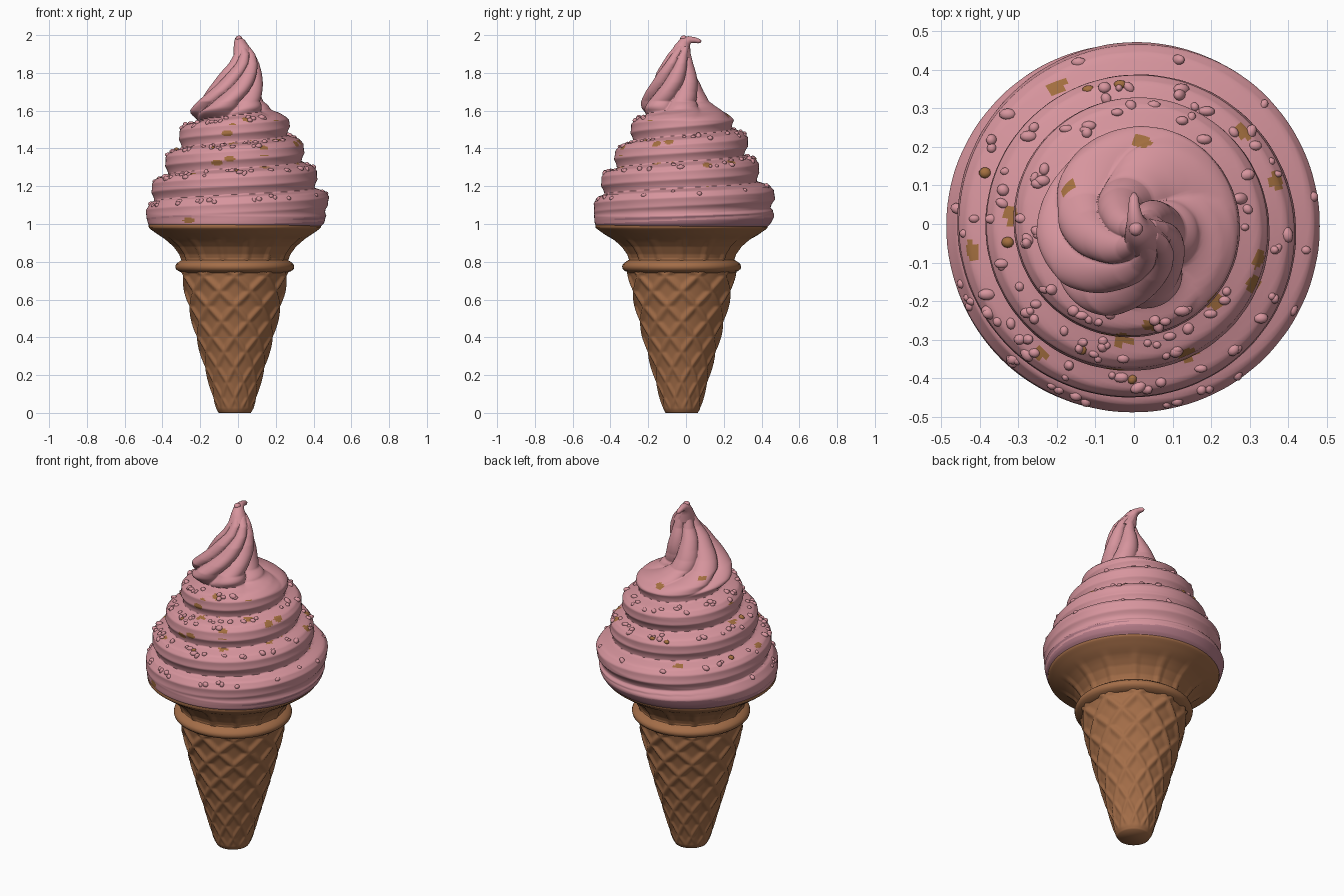
import bpy, bmesh, math, random
from math import sin, cos, pi
from mathutils import Vector, Matrix

random.seed(4)
if "Cube" in bpy.data.objects:
    bpy.data.objects.remove(bpy.data.objects["Cube"], do_unlink=True)


def material(name, rgb):
    m = bpy.data.materials.new(name)
    m.use_nodes = True
    m.diffuse_color = (*rgb, 1)
    m.node_tree.nodes["Principled BSDF"].inputs["Base Color"].default_value = (*rgb, 1)
    return m


PINK = material("strawberry pink", (0.68, 0.30, 0.34))
MAUVE = material("dusky mauve", (0.48, 0.21, 0.26))
WAFFLE = material("waffle brown", (0.37, 0.155, 0.065))
CARAMEL = material("caramel brown", (0.37, 0.16, 0.05))


def lookup(table, z):
    """Interpolate the columns after the first one in a height table."""
    for a, b in zip(table, table[1:]):
        if z <= b[0]:
            t = max(0, (z - a[0]) / (b[0] - a[0]))
            return [p + (q - p) * t for p, q in zip(a[1:], b[1:])]
    return list(table[-1][1:])


def finish(name, bm, mats):
    mesh = bpy.data.meshes.new(name)
    bm.to_mesh(mesh)
    bm.free()
    for m in mats:
        mesh.materials.append(m)
    obj = bpy.data.objects.new(name, mesh)
    bpy.context.collection.objects.link(obj)
    bpy.ops.object.select_all(action="DESELECT")
    obj.select_set(True)
    bpy.context.view_layer.objects.active = obj
    bpy.ops.object.shade_smooth_by_angle(angle=math.radians(75))
    return obj


def loft(name, rows, sides, point, mats):
    """Skin closed rings from bottom to top and cap both ends."""
    bm = bmesh.new()
    rings = [[bm.verts.new(point(row, 2 * pi * j / sides)) for j in range(sides)] for row in rows]
    for low, high in zip(rings, rings[1:]):
        for j in range(sides):
            k = (j + 1) % sides
            bm.faces.new((low[j], low[k], high[k], high[j]))
    bm.faces.new(rings[0][::-1])
    bm.faces.new(rings[-1])
    return finish(name, bm, mats)


def heights(a, b, step):
    n = round((b - a) / step)
    return [a + (b - a) * i / n for i in range(n + 1)]


def smooth(a, b, x):
    t = min(1, max(0, (x - a) / (b - a)))
    return t * t * (3 - 2 * t)


# Waffle cone, collar and flared cup share one slightly offset axis
AXIS = (-0.017, -0.023)
CONE = [(0, .085), (.02, .097), (.2, .147), (.4, .203), (.6, .252), (.76, .285)]
COLLAR = [(.74, .275), (.752, .301), (.762, .312), (.775, .315), (.787, .311), (.797, .3), (.815, .272)]
CUP = [(.795, .278), (.84, .295), (.88, .324), (.92, .37), (.95, .415),
       (.972, .446), (.98, .455), (.995, .457), (1, .45)]


def around(r, a, z):
    return (AXIS[0] + r * cos(a), AXIS[1] + r * sin(a), z)


def cone_point(z, a):
    # Two families of soft crossing diagonal ridges
    ridge = max(1 - smooth(0, .75, abs(sin(5 * (a + s * 3.9 * z)))) for s in (-1, 1))
    fade = smooth(.01, .06, z) * (0.5 + z)
    return around(lookup(CONE, z)[0] + (0.012 * ridge - 0.005) * fade, a, z)


def cup_point(z, a):
    # Shallow recessed panels between narrow ribs
    panel = smooth(.2, .5, abs(sin(7 * a)))
    band = smooth(.8, .82, z) * (1 - smooth(.9, .945, z))
    return around(lookup(CUP, z)[0] - 0.009 * panel * band, a, z)


loft("waffle_cone", heights(0, .76, .007), 160, cone_point, [WAFFLE])
loft("cone_collar", [c[0] for c in COLLAR], 96,
     lambda z, a: around(lookup(COLLAR, z)[0], a, z), [WAFFLE])
loft("cone_cup", heights(.795, 1, .005), 168, cup_point, [WAFFLE])

# Cream envelope: height, radius, centre x, centre y
CREAM = [(.975, .44, -.015, -.02), (1, .464, -.012, -.018), (1.05, .485, -.005, -.008),
         (1.14, .484, 0, -.005), (1.2, .452, 0, -.01), (1.28, .408, 0, -.014),
         (1.36, .372, 0, -.01), (1.45, .322, 0, 0), (1.55, .268, 0, 0),
         (1.6, .225, -.03, -.025), (1.65, .18, -.04, -.058),
         (1.7, .155, -.02, -.06), (1.75, .132, 0, -.055), (1.8, .11, .016, -.052),
         (1.85, .083, .032, -.045), (1.9, .06, .035, -.035), (1.94, .042, .02, -.02)]
BASE, PITCH = 1.05, 0.14


def cream_point(z, a):
    phase = ((z - BASE) / PITCH - a / (2 * pi)) % 1
    top = smooth(1.54, 1.64, z)
    # Upright coil walls with a ledge above each one, climbing anticlockwise
    ledge = min(phase / .85, (1 - phase) / .15) - 0.5
    coils = smooth(1, 1.1, z) * (1 - top)
    r = lookup(CREAM, z - 0.55 * PITCH * ledge * coils)[0]
    cx, cy = lookup(CREAM, z)[1:]
    coil = 0.032 * (1 - abs(sin(pi * phase ** 1.2)) ** 0.75) + 0.005 * abs(sin(3 * pi * phase))
    # Twisted flutes in the peak
    turn = a - 5 * math.sqrt(max(0, z - 1.5))
    flute = 0.24 * r * (1 - abs(sin(3 * turn)) ** 0.7)
    r -= coil * coils + flute * top
    return Vector((cx + r * cos(a), cy + r * sin(a), z))


cream = loft("swirled_cream", heights(.975, 1.94, .005), 192, cream_point, [PINK, CARAMEL, MAUVE])

# Caramel flecks along the ledges and on the front walls, dusky underside of the overhang
LEDGE_FLECKS = [(-.2, .355), (.02, .215), (-.17, .09), (-.32, .02), (-.42, -.07), (-.24, -.335),
                (.05, -.26), (-.03, -.3), (.14, -.34), (.21, -.2), (.32, -.09), (.31, -.155),
                (.28, .24), (.37, .11)]
WALL_FLECKS = [(-.11, 1.325), (-.045, 1.345), (-.055, 1.48), (-.26, 1.02)]


def is_fleck(p, normal):
    if p.z < 1.64 and normal.z > 0.25:
        for x, y in LEDGE_FLECKS:
            offset = p - Vector((x, y, p.z))
            across = offset.dot(Vector((x, y, 0)).normalized())
            along = offset.dot(Vector((-y, x, 0)).normalized())
            if (across / .016) ** 2 + (along / .026) ** 2 < 1:
                return True
    return p.y < 0 and any(((p.x - x) / .03) ** 2 + ((p.z - z) / .016) ** 2 < 1
                           for x, z in WALL_FLECKS)


for face in cream.data.polygons:
    if is_fleck(face.center, face.normal):
        face.material_index = 1
    elif face.center.z < 1.05 and face.normal.z < -0.25:
        face.material_index = 2

# Curled tip: centre, radius and lean towards the back
TIP = [(.035, -.035, 1.88, .06, 0), (.02, -.02, 1.935, .043, .2), (.01, -.004, 1.965, .03, .6),
       (.003, .02, 1.976, .02, 1.2), (0, .045, 1.974, .015, 1.7), (0, .068, 1.968, .012, 1.9),
       (0, .08, 1.965, .005, 1.9)]


def tip_point(row, a):
    x, y, z, r, lean = row
    return (x + r * cos(a), y + r * sin(a) * cos(lean), z - r * sin(a) * sin(lean))


loft("curled_tip", TIP, 24, tip_point, [PINK])


def beads(name, spots, mat):
    bm = bmesh.new()
    for p, r in spots:
        spin = Matrix.Rotation(random.uniform(0, pi), 4, random.choice("XYZ"))
        shape = Matrix.Diagonal((random.uniform(1, 1.6), 1, 0.9, 1))
        bmesh.ops.create_icosphere(bm, subdivisions=2, radius=r,
                                   matrix=Matrix.Translation(p) @ spin @ shape)
    finish(name, bm, [mat])


# Sprinkles half sunk along the coil ledges, denser towards the front
spots = []
for i in range(150):
    a = random.gauss(-2, 0.9) if i % 3 == 0 else random.uniform(-pi, pi)
    z = BASE + PITCH * (random.choice((0, 1, 1, 2, 2, 3)) + random.uniform(.75, .93) + a / (2 * pi))
    if z < 1.57:
        sink = Vector((cos(a), sin(a), 0)) * 0.005
        spots.append((cream_point(z, a) - sink, random.uniform(.01, .016)))
beads("pink_sprinkles", spots[6:], PINK)
beads("caramel_sprinkles", spots[:6], CARAMEL)
beads("tip_nub", [(Vector((.005, -.012, 1.982)), .018)], PINK)
